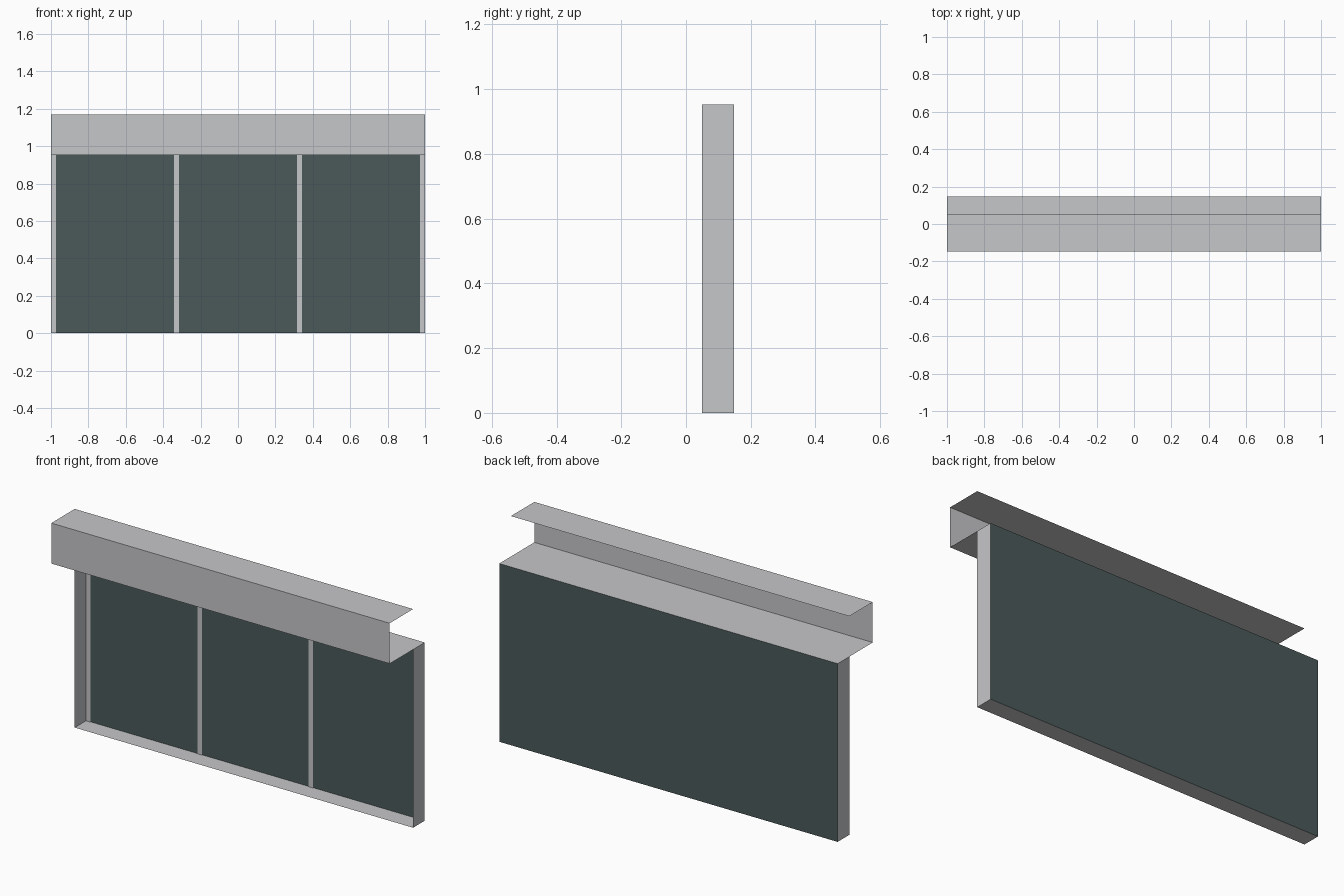
import bpy
from mathutils import Vector

cube = bpy.data.objects.get("Cube")
if cube:
    bpy.data.objects.remove(cube, do_unlink=True)


def make_material(name, colour):
    mat = bpy.data.materials.new(name)
    mat.use_nodes = True
    mat.diffuse_color = colour
    mat.node_tree.nodes["Principled BSDF"].inputs["Base Color"].default_value = colour
    return mat


metal = make_material("light grey metal", (0.565, 0.571, 0.584, 1))
glass = make_material("dark green glass", (0.069, 0.102, 0.102, 1))


def sheet(name, path, sweep, mat):
    """Sweep a point path along a vector into a thin folded sheet."""
    n = len(path)
    verts = [Vector(p) for p in path] + [Vector(p) + Vector(sweep) for p in path]
    faces = [(i, i + n, i + n + 1, i + 1) for i in range(n - 1)]
    mesh = bpy.data.meshes.new(name)
    mesh.from_pydata(verts, [], faces)
    mesh.materials.append(mat)
    obj = bpy.data.objects.new(name, mesh)
    bpy.context.collection.objects.link(obj)
    return obj


HALF = 1.0                # half the width
FRONT, BACK = 0.05, 0.148  # depth of the window frame
LIP = -0.148              # front of the canopy
SILL_TOP, TOP = 0.952, 1.168
BAR = 0.027               # width of each glazing bar

# Open canopy channel: floor, front fascia and top flange
sheet("canopy_channel",
      [(-HALF, BACK, SILL_TOP), (-HALF, LIP, SILL_TOP),
       (-HALF, LIP, TOP), (-HALF, FRONT, TOP)],
      (2 * HALF, 0, 0), metal)

# Side and bottom sheets of the window frame
for side, x in (("right", -HALF), ("left", HALF)):
    ends = [(x, BACK, 0), (x, FRONT, 0)]
    if x > 0:
        ends.reverse()
    sheet(side + "_jamb", ends, (0, 0, SILL_TOP), metal)
sheet("bottom_sill", [(-HALF, FRONT, 0), (-HALF, BACK, 0)], (2 * HALF, 0, 0), metal)

# Glass pane across the back of the frame
sheet("glass_pane", [(HALF, BACK, 0), (-HALF, BACK, 0)], (0, 0, SILL_TOP), glass)

# Flat glazing bars just in front of the glass
for i in range(4):
    x = -HALF + i * (2 * HALF - BAR) / 3
    y = BACK - 0.003
    sheet(f"glazing_bar_{i + 1}", [(x + BAR, y, 0), (x, y, 0)], (0, 0, SILL_TOP), metal)
